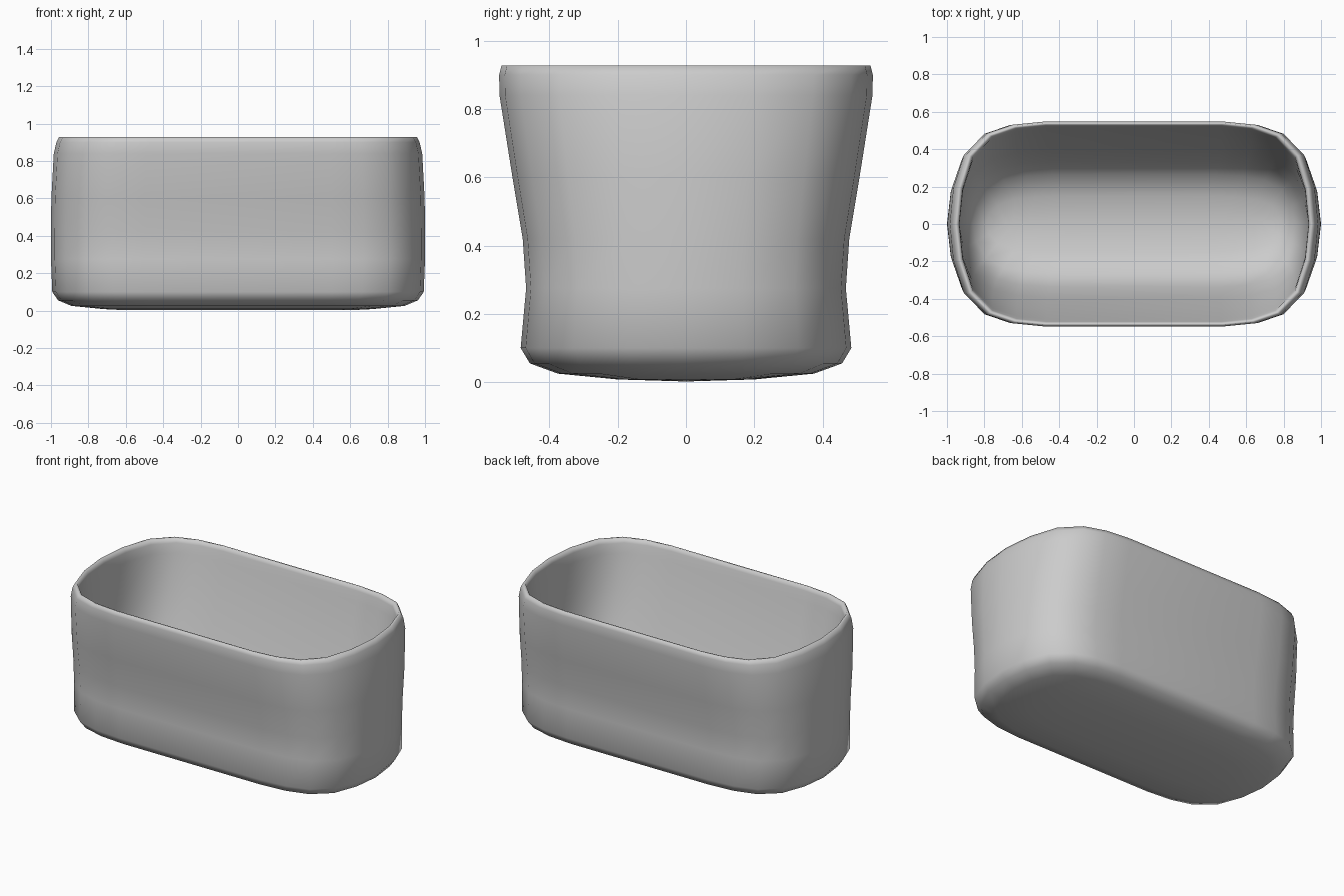
import bpy
import bmesh

if "Cube" in bpy.data.objects:
    bpy.data.objects.remove(bpy.data.objects["Cube"])

# One quarter of the rounded outline, scaled to unit half-widths
QUARTER = [(1, 0), (0.98, 0.355), (0.922, 0.68), (0.81, 0.885), (0.67, 0.97), (0.5, 1)]

# Rings as (half width x, half depth y, height): outside from the base up, then the inner bowl down
RINGS = [
    (0.60, 0.0, 0.002), (0.72, 0.20, 0.008), (0.89, 0.375, 0.025), (0.962, 0.457, 0.055),
    (0.993, 0.484, 0.10), (1.0, 0.468, 0.275), (1.0, 0.478, 0.42), (0.998, 0.508, 0.60),
    (0.985, 0.546, 0.84), (0.971, 0.547, 0.90), (0.957, 0.54, 0.927),
    (0.942, 0.531, 0.926), (0.934, 0.523, 0.90), (0.933, 0.510, 0.84), (0.935, 0.455, 0.62),
    (0.928, 0.395, 0.42), (0.905, 0.335, 0.23), (0.86, 0.265, 0.125),
    (0.79, 0.15, 0.075), (0.70, 0.0, 0.06),
]


def outline():
    """Mirror the quarter into a closed loop."""
    half = QUARTER + [(-x, y) for x, y in reversed(QUARTER)]
    return half + [(x, -y) for x, y in reversed(half[1:-1])]


# Open tub, lofted through the rings
bm = bmesh.new()
shape = outline()
n = len(shape)
loops = [[bm.verts.new((x * sx, y * sy, z)) for x, y in shape] for sx, sy, z in RINGS]
for a, b in zip(loops, loops[1:]):
    for i in range(n):
        j = (i + 1) % n
        bm.faces.new((a[i], a[j], b[j], b[i]))

# Rings with zero depth collapse to the centre line of the floor
bmesh.ops.remove_doubles(bm, verts=bm.verts, dist=0.0005)
bmesh.ops.recalc_face_normals(bm, faces=bm.faces)

# Smooth shading throughout
for f in bm.faces:
    f.smooth = True
mesh = bpy.data.meshes.new("tub")
bm.to_mesh(mesh)
bm.free()
tub = bpy.data.objects.new("tub", mesh)
bpy.context.collection.objects.link(tub)
